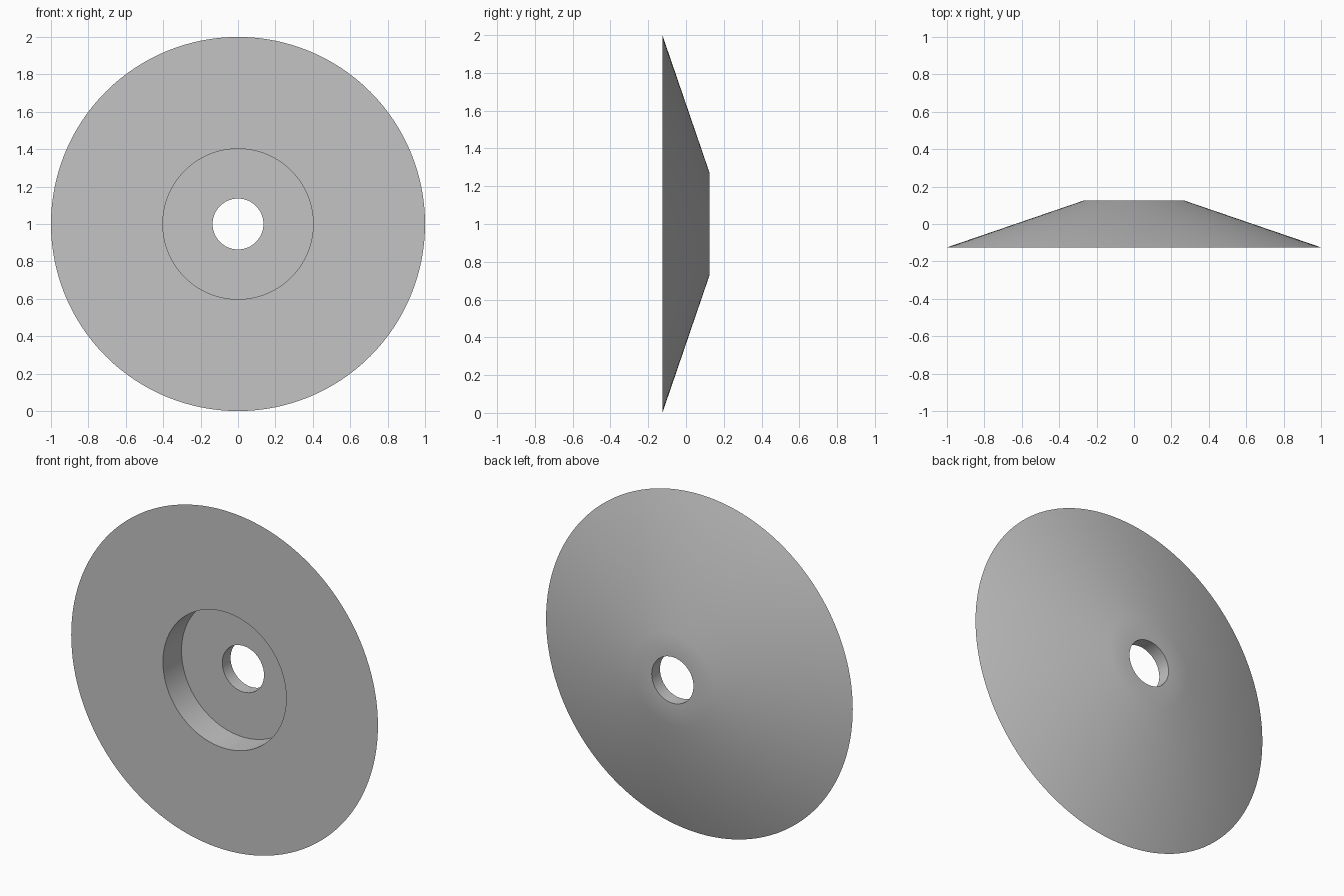
import bpy
import bmesh
import math
from mathutils import Matrix, Vector

cube = bpy.data.objects.get("Cube")
if cube:
    bpy.data.objects.remove(cube, do_unlink=True)

SEGMENTS = 128

# Plain grey finish
grey = bpy.data.materials.new("light_grey")
grey.use_nodes = True
colour = (0.55, 0.55, 0.55, 1)
grey.diffuse_color = colour
grey.node_tree.nodes["Principled BSDF"].inputs["Base Color"].default_value = colour

# Closed cross-section as (radius, depth): flat face, recess, bore, hub, cone
profile = [(1, -0.125), (0.402, -0.125), (0.402, 0.048),
           (0.136, 0.048), (0.136, 0.125), (0.27, 0.125)]

# Spin the section about the y axis
bm = bmesh.new()
rings = []
for radius, depth in profile:
    start = Vector((radius, depth, 0))
    rings.append([bm.verts.new(Matrix.Rotation(math.tau * i / SEGMENTS, 3, "Y") @ start)
                  for i in range(SEGMENTS)])
for a, b in zip(rings, rings[1:] + rings[:1]):
    for i in range(SEGMENTS):
        j = (i + 1) % SEGMENTS
        bm.faces.new((a[i], a[j], b[j], b[i]))
bmesh.ops.recalc_face_normals(bm, faces=bm.faces[:])

mesh = bpy.data.meshes.new("conical_disc")
bm.to_mesh(mesh)
bm.free()
mesh.materials.append(grey)
disc = bpy.data.objects.new("conical_disc", mesh)
disc.location.z = 1
bpy.context.collection.objects.link(disc)

# Smooth cone and bore, crisp rims
bpy.ops.object.select_all(action="DESELECT")
disc.select_set(True)
bpy.context.view_layer.objects.active = disc
bpy.ops.object.shade_smooth_by_angle(angle=math.radians(30))
